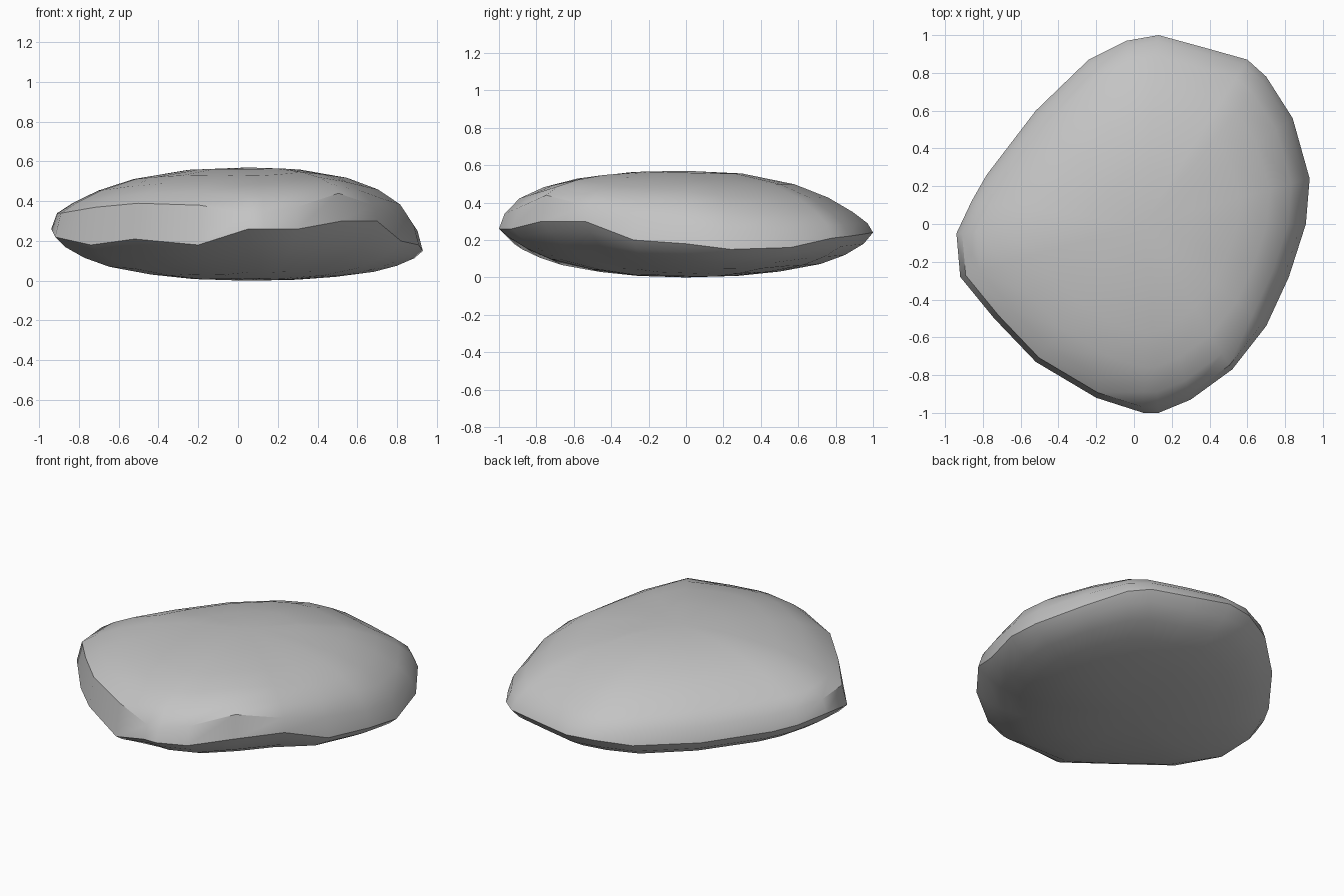
import bpy, bmesh

if "Cube" in bpy.data.objects:
    bpy.data.objects.remove(bpy.data.objects["Cube"])

# Outline of the stone: x, y, height of widest edge, height of lip above it
outline = [
    (0.13, 1.00, .24, .05), (-0.04, 0.97, .24, .06), (-0.24, 0.87, .22, .08),
    (-0.52, 0.60, .21, .09), (-0.78, 0.26, .22, .09), (-0.86, 0.12, .23, .09),
    (-0.94, -0.05, .26, .08), (-0.92, -0.28, .22, .12), (-0.74, -0.50, .18, .19),
    (-0.52, -0.73, .21, .18), (-0.20, -0.92, .18, .20), (0.05, -1.0, .26, .08),
    (0.13, -1.0, .26, .08), (0.30, -0.93, .26, .11), (0.52, -0.77, .30, .14),
    (0.70, -0.54, .30, .08), (0.82, -0.28, .20, .12), (0.91, 0.0, .18, .10),
    (0.93, 0.24, .15, .10), (0.84, 0.56, .16, .09), (0.70, 0.78, .21, .07),
    (0.60, 0.87, .22, .06), (0.35, 0.94, .23, .06),
]
cx, cy, top = 0.05, 0.0, 0.57

# Scale toward the centre, fraction of the way to the floor or the crown
under = [(.28, .965), (.50, .87), (.72, .70), (.85, .50), (.95, .25)]
dome = [(.89, .36), (.76, .62), (.58, .82), (.30, .965)]

bm = bmesh.new()


def ring(scale, height):
    return [bm.verts.new((cx + (p[0] - cx) * scale, cy + (p[1] - cy) * scale, height(*p)))
            for p in outline]


def under_height(d):
    # shallower toward the front
    return lambda x, y, z, lip: z * (1 - d ** (1 + .3 * max(0, -y)))


def dome_height(h):
    # flatter slope toward the left and back
    return lambda x, y, z, lip: z + lip + (top - z - lip) * h ** (1 + .5 * max(0, -x, y))


# Rings from underside to crown
rings = [ring(s, under_height(d)) for s, d in under]
rings.append(ring(1.0, lambda x, y, z, lip: z))
rings.append(ring(.97, lambda x, y, z, lip: z + lip))
rings += [ring(s, dome_height(h)) for s, h in dome]

n = len(outline)
for a, b in zip(rings, rings[1:]):
    for i in range(n):
        j = (i + 1) % n
        bm.faces.new((a[i], a[j], b[j], b[i]))

# Close the crown and the floor
for r, z in ((rings[0], 0.0), (rings[-1], top)):
    c = bm.verts.new((cx, cy, z))
    for i in range(n):
        bm.faces.new((r[i], r[(i + 1) % n], c))
bmesh.ops.recalc_face_normals(bm, faces=bm.faces)

mesh = bpy.data.meshes.new("stone")
bm.to_mesh(mesh)
bm.free()
stone = bpy.data.objects.new("stone", mesh)
bpy.context.collection.objects.link(stone)

# Plain grey
grey = bpy.data.materials.new("stone grey")
grey.diffuse_color = (0.55, 0.55, 0.55, 1)
grey.use_nodes = True
grey.node_tree.nodes["Principled BSDF"].inputs["Base Color"].default_value = grey.diffuse_color
mesh.materials.append(grey)

# Soft faces with a crisp rim
bpy.context.view_layer.objects.active = stone
stone.select_set(True)
bpy.ops.object.shade_smooth_by_angle(angle=0.6)
